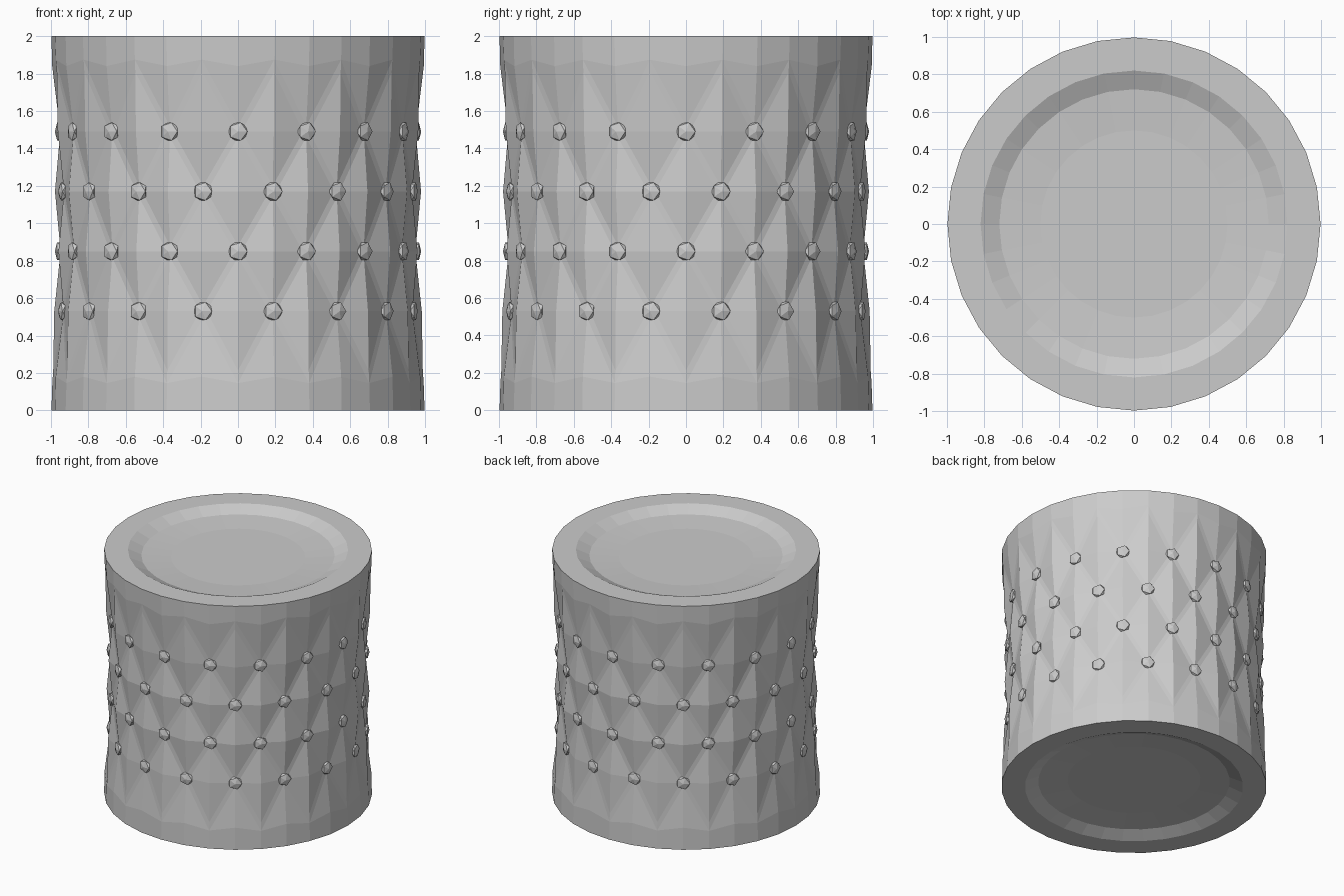
import bpy, bmesh, math
from mathutils import Matrix, Vector

if "Cube" in bpy.data.objects:
    bpy.data.objects.remove(bpy.data.objects["Cube"])

N = 32

def material(name, value):
    m = bpy.data.materials.new(name)
    m.diffuse_color = (value, value, value, 1)
    m.use_nodes = True
    m.node_tree.nodes["Principled BSDF"].inputs["Base Color"].default_value = m.diffuse_color
    return m

fabric = material("grey fabric", 0.6)

def finish(bm, name):
    bmesh.ops.recalc_face_normals(bm, faces=bm.faces)
    me = bpy.data.meshes.new(name)
    bm.to_mesh(me)
    bm.free()
    me.materials.append(fabric)
    ob = bpy.data.objects.new(name, me)
    bpy.context.collection.objects.link(ob)

# Cushion rings: (z, full radius, pinched radius, parity of the pinched corners)
rings = [(0.06, 0.50, 0.50, None), (0.045, 0.72, 0.72, None), (0.0, 0.82, 0.82, None),
         (0.0, 0.997, 0.997, None),
         (0.18, 0.993, 0.988, 0), (0.53, 0.982, 0.950, 1), (0.85, 0.978, 0.948, 0),
         (1.17, 0.978, 0.948, 1), (1.49, 0.982, 0.950, 0), (1.84, 0.993, 0.988, 1),
         (2.0, 0.997, 0.997, None),
         (2.0, 0.82, 0.82, None), (1.955, 0.72, 0.72, None), (1.94, 0.50, 0.50, None)]

bm = bmesh.new()
grid = []
for z, full, pinch, parity in rings:
    row = []
    for i in range(N):
        a = 2 * math.pi * i / N
        r = pinch if parity is not None and i % 2 == parity else full
        row.append(bm.verts.new((r * math.cos(a), r * math.sin(a), z)))
    grid.append(row)

# Walls: diamond creases run between pinched corners
creases = []
for k in range(len(rings) - 1):
    p, q = rings[k][3], rings[k + 1][3]
    for i in range(N):
        j = (i + 1) % N
        a, b, c, d = grid[k][i], grid[k][j], grid[k + 1][j], grid[k + 1][i]
        if p is None or q is None:
            bm.faces.new((a, b, c, d))
        elif i % 2 == p:
            bm.faces.new((a, b, c))
            bm.faces.new((a, c, d))
            creases.append(bm.edges.get((a, c)))
        else:
            bm.faces.new((a, b, d))
            bm.faces.new((b, c, d))
            creases.append(bm.edges.get((b, d)))

# Dished top and base
bm.faces.new(grid[-1])
bm.faces.new(grid[0][::-1])

# Narrow flat strips along the creases
bmesh.ops.bevel(bm, geom=creases, offset=0.016, offset_type='OFFSET',
                segments=1, profile=0.5, affect='EDGES', clamp_overlap=True)
finish(bm, "tufted_cushion")

# Faceted buttons, sixteen in each staggered row
bm = bmesh.new()
for z, parity in ((0.53, 1), (0.85, 0), (1.17, 1), (1.49, 0)):
    for i in range(parity, N, 2):
        a = 2 * math.pi * i / N
        out = Vector((math.cos(a), math.sin(a), 0))
        turn = out.to_track_quat('Z', 'Y').to_matrix().to_4x4()
        mat = Matrix.Translation(out * 0.957 + Vector((0, 0, z))) @ turn @ Matrix.Diagonal((0.056, 0.056, 0.022, 1))
        bmesh.ops.create_icosphere(bm, subdivisions=1, radius=1, matrix=mat)
finish(bm, "buttons")
